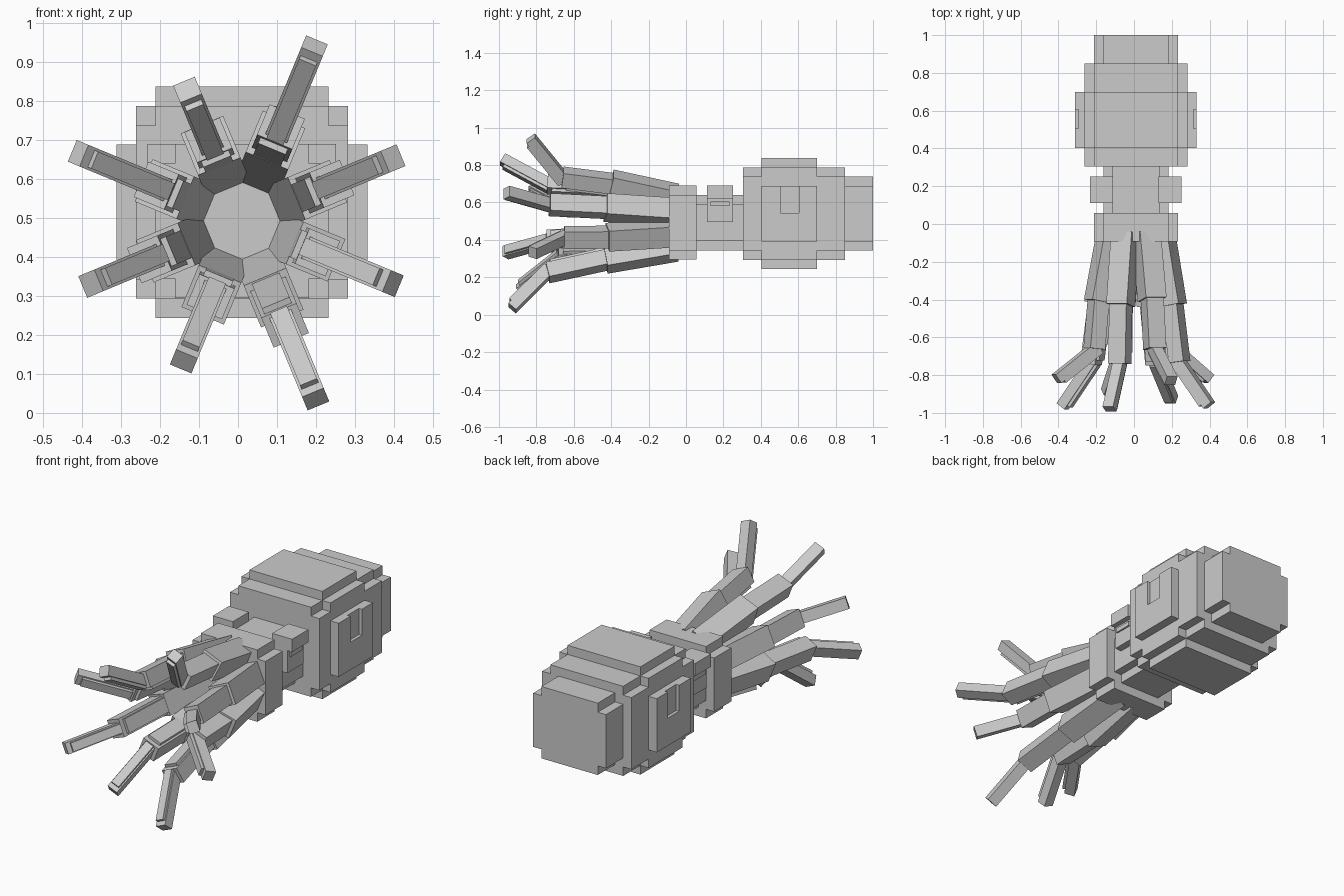
import bpy, bmesh, math
from mathutils import Vector, Matrix

if "Cube" in bpy.data.objects:
    bpy.data.objects.remove(bpy.data.objects["Cube"])

grey = bpy.data.materials.new("plain grey")
grey.diffuse_color = (0.6, 0.6, 0.6, 1)
grey.use_nodes = True
grey.node_tree.nodes["Principled BSDF"].inputs["Base Color"].default_value = grey.diffuse_color

CX = 0.01


def finish(name, bm):
    bmesh.ops.recalc_face_normals(bm, faces=bm.faces)
    me = bpy.data.meshes.new(name)
    bm.to_mesh(me)
    bm.free()
    me.materials.append(grey)
    ob = bpy.data.objects.new(name, me)
    bpy.context.collection.objects.link(ob)
    return ob


def add_box(bm, lo, hi):
    lo, hi = Vector(lo), Vector(hi)
    m = Matrix.Translation((lo + hi) / 2) @ Matrix.Diagonal((*(hi - lo), 1))
    bmesh.ops.create_cube(bm, size=1, matrix=m)


def stepped_block(name, y0, y1, cz, steps):
    """Block along y with a stair-stepped outline; steps = (half x, half z), tallest first."""
    quarter = []
    for i, (hx, hz) in enumerate(steps):
        if i:
            quarter.append((steps[i - 1][0], hz))
        quarter.append((hx, hz))
    right = quarter + [(x, -z) for x, z in reversed(quarter)]
    outline = right + [(-x, z) for x, z in reversed(right)]
    bm = bmesh.new()
    face = bm.faces.new([bm.verts.new((CX + x, y0, cz + z)) for x, z in outline])
    ext = bmesh.ops.extrude_face_region(bm, geom=[face])
    moved = [v for v in ext["geom"] if isinstance(v, bmesh.types.BMVert)]
    bmesh.ops.translate(bm, verts=moved, vec=(0, y1 - y0, 0))
    return finish(name, bm)


# Head, largest ring in the middle
ring = stepped_block("head_ring", 0.403, 0.70, 0.5405,
                     [(0.222, 0.297), (0.272, 0.247), (0.322, 0.148)])
stepped_block("head", 0.305, 0.85, 0.5405, [(0.222, 0.247), (0.272, 0.198)])
stepped_block("head_cap", 0.80, 1.0, 0.5405, [(0.172, 0.198), (0.222, 0.148)])

# Neck and collar
stepped_block("neck", 0.0, 0.33, 0.4925, [(0.125, 0.148), (0.172, 0.099)])
stepped_block("collar", -0.092, 0.057, 0.4925, [(0.172, 0.198), (0.222, 0.148)])

# Shallow notches in both sides of the head ring
bm = bmesh.new()
for s in (-1, 1):
    xs = sorted((CX + s * 0.304, CX + s * 0.40))
    add_box(bm, (xs[0], 0.505, 0.545), (xs[1], 0.605, 0.72))
cutter = finish("notch_cutter", bm)
cutter.hide_render = True
mod = ring.modifiers.new("notches", "BOOLEAN")
mod.operation = "DIFFERENCE"
mod.solver = "EXACT"
mod.object = cutter
bpy.context.view_layer.objects.active = ring
bpy.ops.object.modifier_apply(modifier=mod.name)
bpy.data.objects.remove(cutter)

# Eyes: ball block, brow and pupil slot
for s, side in ((-1, "left"), (1, "right")):
    for part, h, y0, y1, z0, z1 in (("eye", 0.212, 0.112, 0.252, 0.495, 0.63),
                                    ("brow", 0.242, 0.112, 0.252, 0.62, 0.69),
                                    ("pupil", 0.221, 0.13, 0.232, 0.58, 0.605)):
        bm = bmesh.new()
        xs = sorted((CX + s * 0.12, CX + s * h))
        add_box(bm, (xs[0], y0, z0), (xs[1], y1, z1))
        finish(f"{side}_{part}", bm)


# Tentacles: each joint is (distance from the axis, y)
def segment(bm, ang, p, q, width, thick, plate):
    radial = Vector((math.cos(ang), 0, math.sin(ang)))
    origin = Vector((CX, 0, 0.4925))
    a = origin + radial * p[0] + Vector((0, p[1], 0))
    b = origin + radial * q[0] + Vector((0, q[1], 0))
    d = (b - a).normalized()
    side = Vector((-math.sin(ang), 0, math.cos(ang)))
    out = side.cross(d)
    if out.dot(radial) < 0:
        out = -out
    m = Matrix((side, d, out)).transposed().to_4x4()
    m.translation = a
    n = (b - a).length
    boxes = [((-width / 2, 0, -thick / 2), (width / 2, n, thick / 2))]
    if plate:  # raised strip on the inner face
        w = width * 0.39
        boxes.append(((-w, 0, -thick / 2 - 0.016), (w, n - 0.025, 0)))
    for lo, hi in boxes:
        part = bmesh.new()
        add_box(part, lo, hi)
        part.transform(m)
        me = bpy.data.meshes.new("tmp")
        part.to_mesh(me)
        part.free()
        bm.from_mesh(me)
        bpy.data.meshes.remove(me)


JOINTS = [  # first joint, second joint, tip
    ((0.210, -0.43), (0.250, -0.73), (0.420, -0.96)),
    ((0.225, -0.40), (0.262, -0.66), (0.487, -0.83)),
    ((0.210, -0.43), (0.225, -0.74), (0.365, -0.98)),
    ((0.215, -0.41), (0.238, -0.66), (0.455, -0.82)),
    ((0.212, -0.42), (0.257, -0.74), (0.420, -0.965)),
    ((0.205, -0.42), (0.210, -0.68), (0.390, -0.89)),
    ((0.213, -0.43), (0.290, -0.74), (0.495, -0.93)),
    ((0.205, -0.42), (0.210, -0.65), (0.420, -0.82)),
]
for k, (j1, j2, tip) in enumerate(JOINTS):
    ang = math.radians(22.5 + 45 * k)
    bm = bmesh.new()
    segment(bm, ang, (0.143, -0.05), j1, 0.118, 0.118, False)
    back = (j1[0] - 0.003, j1[1] + 0.03)
    segment(bm, ang, back, j2, 0.098, 0.085, True)
    d = (Vector(tip) - Vector(j2)).normalized()
    segment(bm, ang, Vector(j2) - d * 0.02, tip, 0.06, 0.055, True)
    finish(f"tentacle_{k + 1}", bm)
